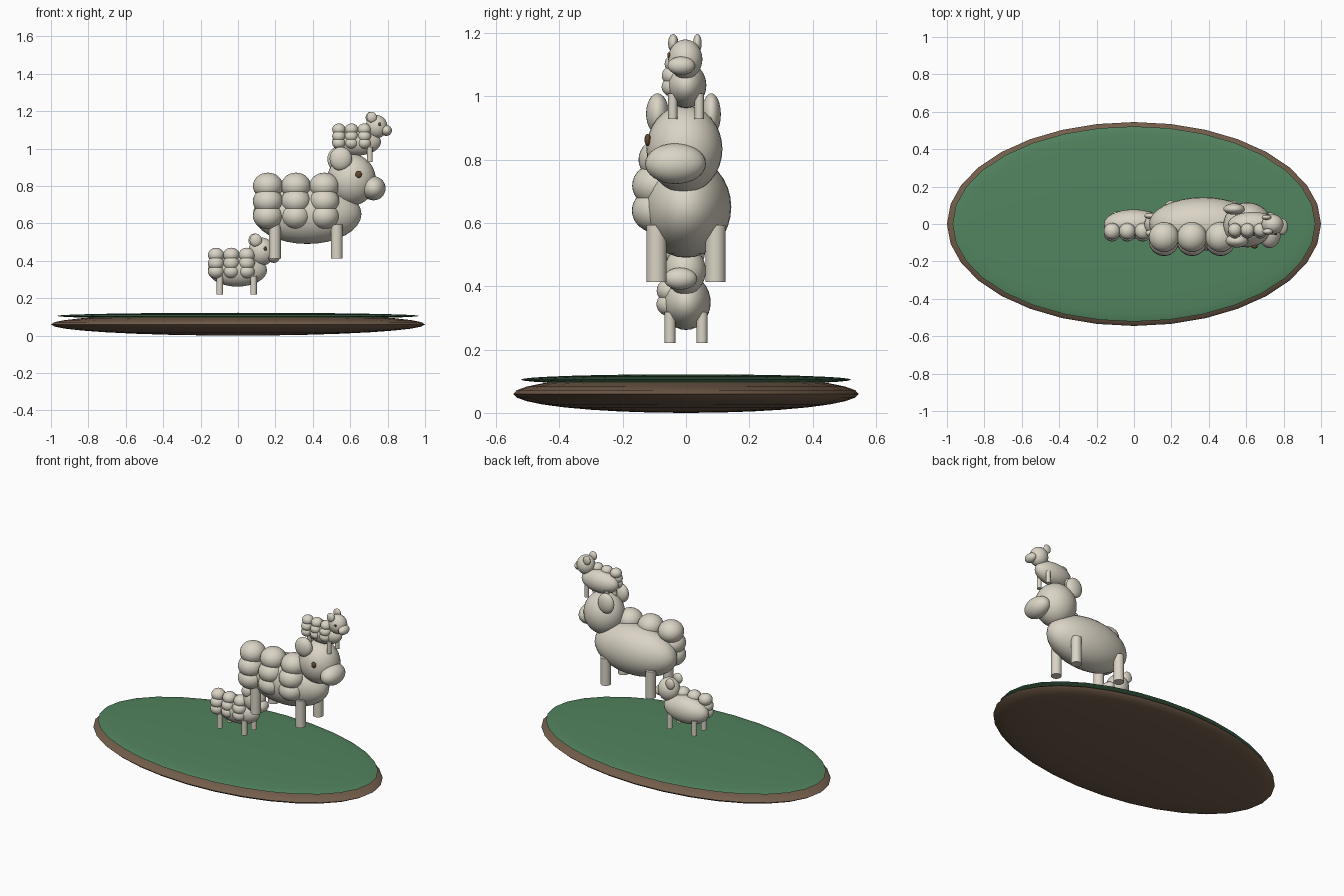
import bpy, bmesh
from mathutils import Matrix, Vector

if "Cube" in bpy.data.objects:
    bpy.data.objects.remove(bpy.data.objects["Cube"])


def material(name, colour):
    m = bpy.data.materials.new(name)
    m.diffuse_color = (*colour, 1)
    m.use_nodes = True
    m.node_tree.nodes["Principled BSDF"].inputs["Base Color"].default_value = m.diffuse_color
    return m


CREAM = material("cream wool", (0.70, 0.66, 0.56))
GREEN = material("grass green", (0.085, 0.23, 0.115))
BROWN = material("soil brown", (0.17, 0.11, 0.07))
EYE = material("eye brown", (0.13, 0.065, 0.03))


def finish(bm, name, mat):
    mesh = bpy.data.meshes.new(name)
    bm.to_mesh(mesh)
    bm.free()
    mesh.materials.append(mat)
    ob = bpy.data.objects.new(name, mesh)
    bpy.context.collection.objects.link(ob)
    bpy.context.view_layer.objects.active = ob
    ob.select_set(True)
    bpy.ops.object.shade_smooth_by_angle()
    ob.select_set(False)
    return ob


def ellipsoids(name, mat, items, place=Matrix()):
    """One object made of (centre, radii) ellipsoids."""
    bm = bmesh.new()
    for centre, radii in items:
        local = Matrix.Translation(centre) @ Matrix.Diagonal((*radii, 1))
        bmesh.ops.create_uvsphere(bm, u_segments=32, v_segments=16, radius=1,
                                  matrix=place @ local)
    return finish(bm, name, mat)


def cylinders(name, mat, spots, radius, z0, z1, place):
    bm = bmesh.new()
    for x, y in spots:
        local = Matrix.Translation((x, y, (z0 + z1) / 2))
        bmesh.ops.create_cone(bm, cap_ends=True, segments=32, radius1=radius,
                              radius2=radius, depth=z1 - z0, matrix=place @ local)
    return finish(bm, name, mat)


def sheep(label, x, z, size):
    """Origin is under the middle of the body at foot level."""
    place = Matrix.Translation((x, 0, z)) @ Matrix.Scale(size, 4)

    def part(name, items, mat=CREAM):
        ellipsoids(f"{label}_{name}", mat, items, place)

    part("body", [((0, 0, 0.237), (0.29, 0.143, 0.16))])
    part("head", [((0.237, -0.005, 0.42), (0.13, 0.12, 0.138))])
    part("snout", [((0.355, -0.033, 0.374), (0.064, 0.096, 0.064))])
    part("ears", [((0.18, -0.09, 0.532), (0.06, 0.036, 0.064)),
                  ((0.165, 0.08, 0.53), (0.057, 0.03, 0.066))])
    part("eye", [((0.275, -0.121, 0.449), (0.017, 0.01, 0.019))], EYE)
    # curls of wool in three rows on one flank
    part("wool", [((cx, cy, cz), (0.08, 0.08, 0.071))
                  for cx in (-0.21, -0.06, 0.092)
                  for cy, cz in ((-0.07, 0.387), (-0.09, 0.305), (-0.091, 0.226))])
    cylinders(f"{label}_legs", CREAM,
              [(lx, ly) for lx in (-0.173, 0.158) for ly in (-0.093, 0.093)],
              0.032, 0, 0.18, place)


# Ground island
ellipsoids("soil", BROWN, [((0, 0, 0.06), (1.0, 0.545, 0.06))])
ellipsoids("grass", GREEN, [((0, 0, 0.105), (0.97, 0.522, 0.017))])

# Flock
sheep("lower_lamb", -0.003, 0.22, 0.545)
sheep("big_sheep", 0.37, 0.413, 1.0)
sheep("upper_lamb", 0.634, 0.928, 0.45)
